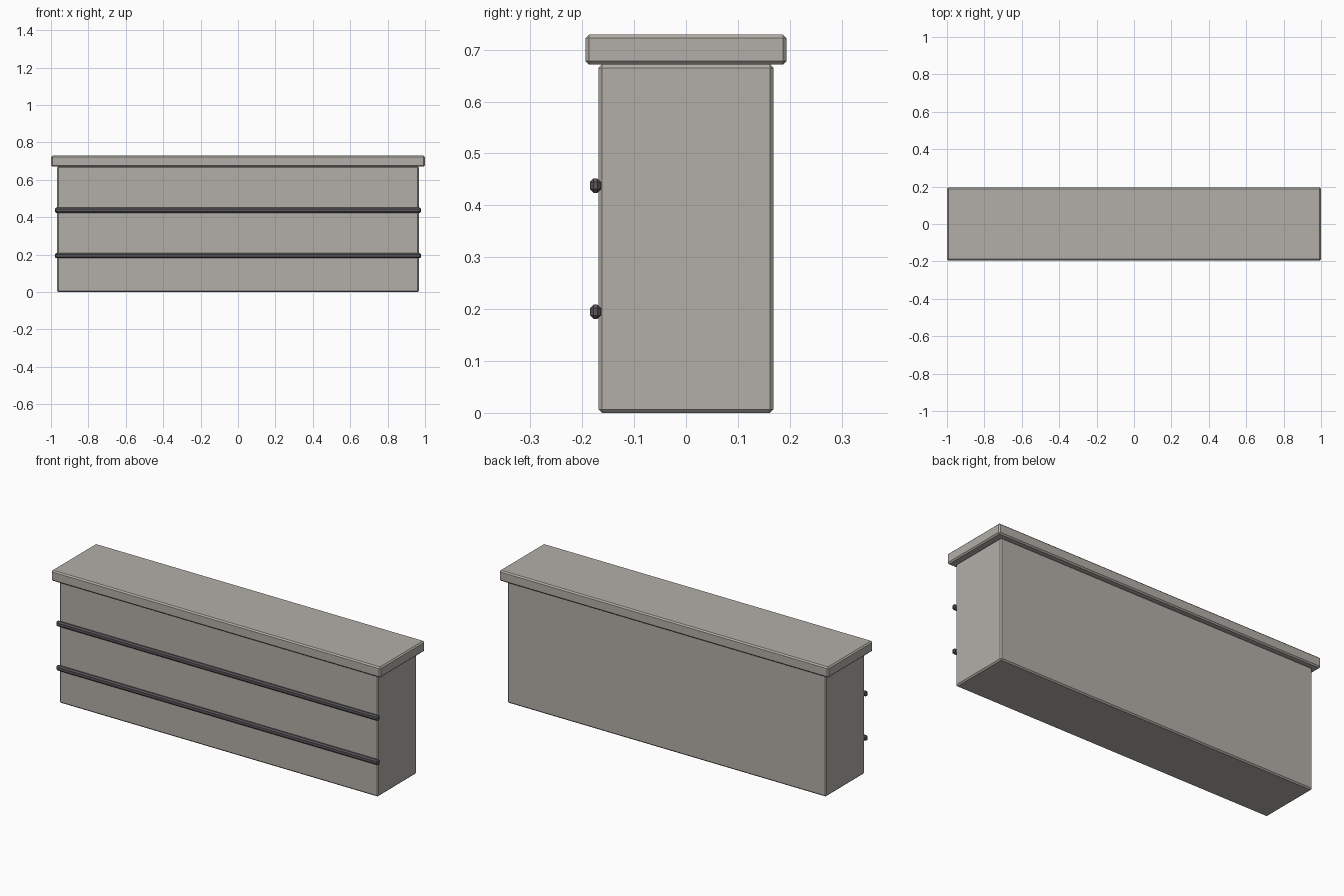
import bpy
import bmesh
from mathutils import Vector

cube = bpy.data.objects.get("Cube")
if cube:
    bpy.data.objects.remove(cube, do_unlink=True)


def material(name, color):
    mat = bpy.data.materials.new(name)
    mat.use_nodes = True
    mat.diffuse_color = color
    mat.node_tree.nodes["Principled BSDF"].inputs["Base Color"].default_value = color
    return mat


def bevelled_box(name, size, center, mat, bevel=0.007):
    """Flat-shaded box with a single chamfer on every edge."""
    bm = bmesh.new()
    bmesh.ops.create_cube(bm, size=1)
    bmesh.ops.scale(bm, vec=Vector(size), verts=bm.verts)
    bmesh.ops.bevel(bm, geom=bm.edges[:], offset=bevel, segments=1,
                    affect='EDGES', profile=0.5)
    mesh = bpy.data.meshes.new(name)
    bm.to_mesh(mesh)
    bm.free()
    mesh.materials.append(mat)
    obj = bpy.data.objects.new(name, mesh)
    obj.location = center
    bpy.context.collection.objects.link(obj)
    return obj


stone = material("warm grey stone", (0.45, 0.43, 0.395, 1))
metal = material("dark grey trim", (0.10, 0.095, 0.105, 1))

# Main block and overhanging top slab
bevelled_box("counter_body", (1.936, 0.338, 0.672), (0, 0, 0.336), stone)
bevelled_box("counter_top", (2.0, 0.388, 0.058), (0, 0, 0.70), stone)

# Two horizontal trim rails along the front
for label, z in (("lower", 0.195), ("upper", 0.438)):
    bevelled_box(label + "_front_rail", (1.958, 0.021, 0.028),
                 (0, -0.1745, z), metal)
